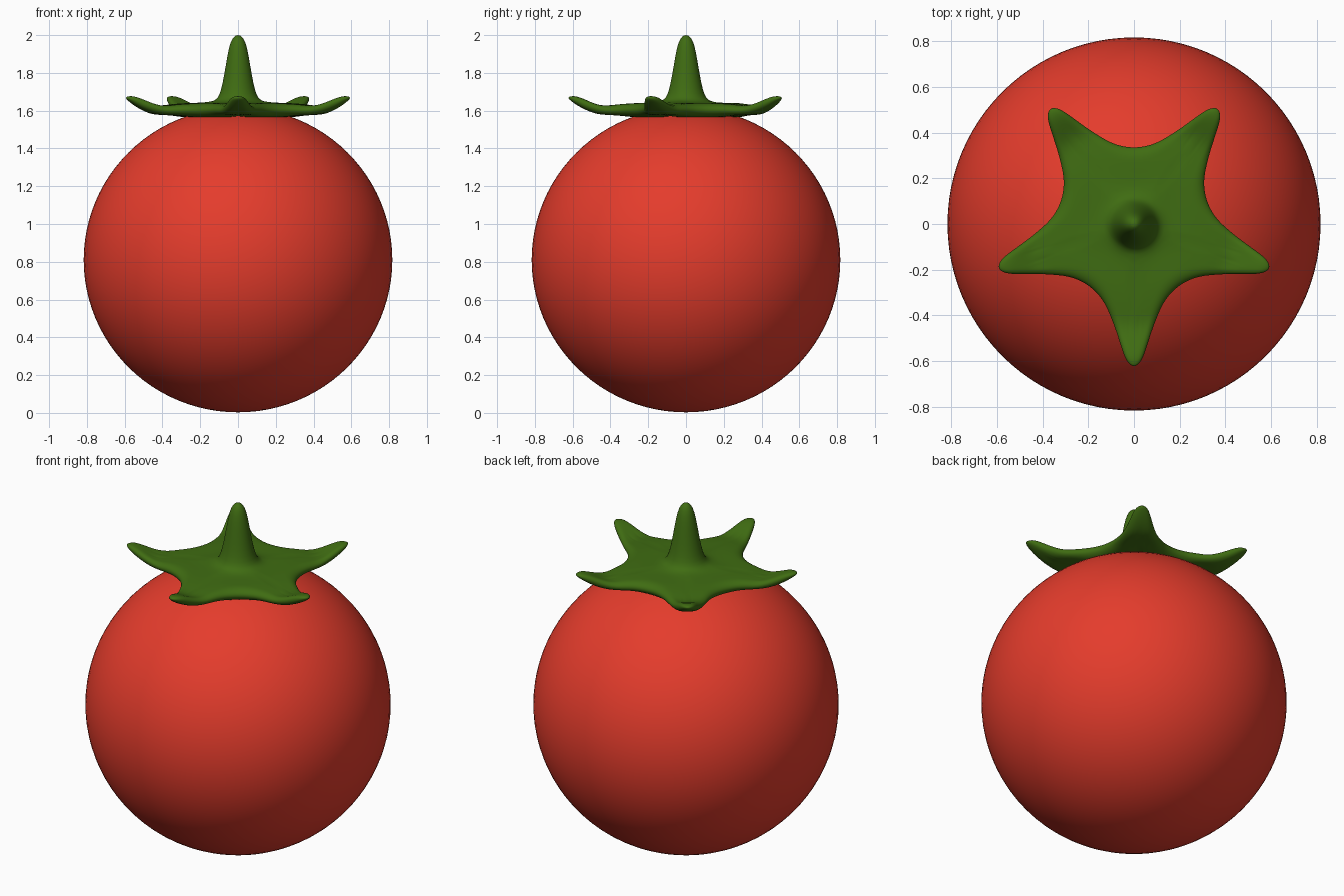
import bpy, bmesh
from math import sin, cos, radians, sqrt

if "Cube" in bpy.data.objects:
    bpy.data.objects.remove(bpy.data.objects["Cube"])


def material(name, rgb):
    m = bpy.data.materials.new(name)
    m.diffuse_color = (*rgb, 1)
    m.use_nodes = True
    m.node_tree.nodes["Principled BSDF"].inputs["Base Color"].default_value = m.diffuse_color
    return m


def lerp(table, r):
    for (a, za), (b, zb) in zip(table, table[1:]):
        if r <= b:
            return za + (zb - za) * max(0, r - a) / (b - a)
    return table[-1][1]


# Round fruit
bpy.ops.mesh.primitive_uv_sphere_add(segments=96, ring_count=48, radius=1, location=(0, 0, 0.81))
fruit = bpy.context.object
fruit.name = "fruit"
fruit.scale = (0.817, 0.817, 0.807)
bpy.ops.object.transform_apply(location=False, rotation=False, scale=True)
bpy.ops.object.shade_smooth()
fruit.data.materials.append(material("red_skin", (0.78, 0.045, 0.025)))

# Half outline of one leaf point: (angle from its axis, radius)
half = [(0, .625), (1, .622), (2, .614), (3, .602), (4.2, .58), (5.3, .555), (7.5, .51),
        (10.5, .46), (14, .42), (18, .385), (23, .358), (29, .342), (36, .335)]
arm = [(-a, r) for a, r in half[:0:-1]] + half[:-1]
outline = [(radians(-90 + 72 * k + a), r) for k in range(5) for a, r in arm]

# Heights of upper and lower leaf surfaces against radius
upper = [(0, 1.645), (.15, 1.642), (.28, 1.64), (.38, 1.632), (.44, 1.622), (.48, 1.634),
         (.55, 1.667), (.59, 1.685), (.63, 1.688)]
lower = [(0, 1.565), (.30, 1.566), (.36, 1.576), (.44, 1.578), (.48, 1.583), (.55, 1.612),
         (.63, 1.652)]
stem = [(.018, 1.996), (.038, 1.97), (.053, 1.91), (.066, 1.83), (.08, 1.75), (.096, 1.685),
        (.115, 1.657), (.15, 1.644)]
steps = [.55, .65, .73, .8, .86, .92, .965, .99]


def leaf_point(ang, r, t, side):
    d = t * r
    hi, lo = lerp(upper, d), lerp(lower, d)
    f = sqrt(max(0, 1 - (max(0, t - .86) / .14) ** 2))
    z = (hi + lo) / 2 + side * f * (hi - lo) / 2
    return d * cos(ang), d * sin(ang), z


# Stem and five-pointed leaf crown as one swept skin
bm = bmesh.new()
rings = [[bm.verts.new((r * cos(a), r * sin(a), z)) for a, _ in outline] for r, z in stem]
passes = [(t, 1) for t in steps] + [(1, 0)] + [(t, -1) for t in reversed(steps)] + [(.2, -1)]
for t, side in passes:
    rings.append([bm.verts.new(leaf_point(a, r, t, side)) for a, r in outline])
n = len(outline)
for p, q in zip(rings, rings[1:]):
    for i in range(n):
        j = (i + 1) % n
        bm.faces.new((p[i], q[i], q[j], p[j]))
for ring, z in ((rings[0], 2.0), (rings[-1], 1.565)):
    c = bm.verts.new((0, 0, z))
    for i in range(n):
        bm.faces.new((c, ring[i], ring[(i + 1) % n]))
bmesh.ops.recalc_face_normals(bm, faces=bm.faces)
mesh = bpy.data.meshes.new("leaf_crown")
bm.to_mesh(mesh)
bm.free()
mesh.polygons.foreach_set("use_smooth", [True] * len(mesh.polygons))
crown = bpy.data.objects.new("leaf_crown", mesh)
bpy.context.collection.objects.link(crown)
mesh.materials.append(material("green_leaf", (0.05, 0.15, 0.006)))
sub = crown.modifiers.new("smooth", 'SUBSURF')
sub.levels = sub.render_levels = 1
